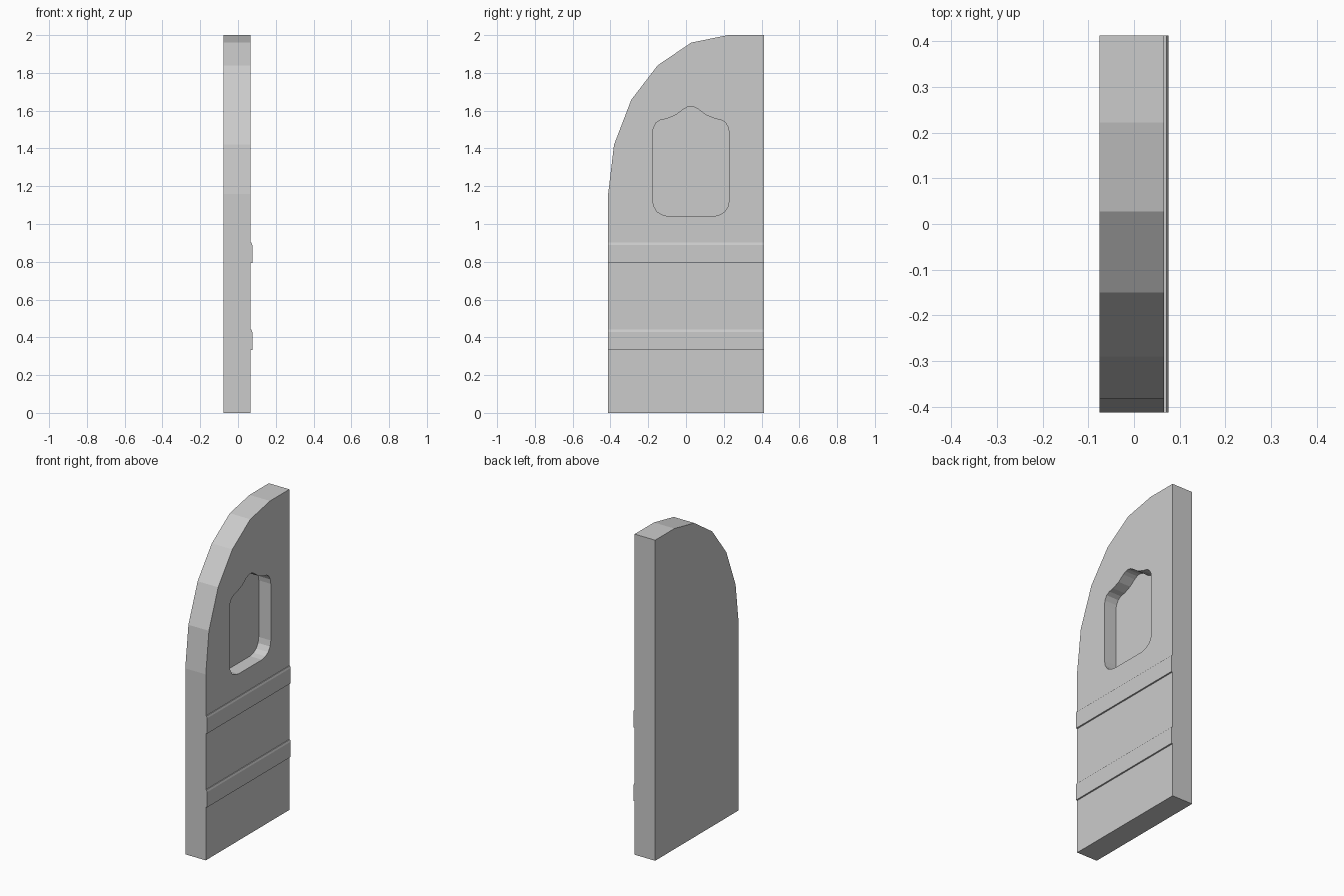
import bpy, bmesh

if "Cube" in bpy.data.objects:
    bpy.data.objects.remove(bpy.data.objects["Cube"])


def extrude(name, points, offset):
    """Make a solid by extruding a closed planar outline along an axis vector."""
    bm = bmesh.new()
    face = bm.faces.new([bm.verts.new(p) for p in points])
    ext = bmesh.ops.extrude_face_region(bm, geom=[face])
    verts = [g for g in ext["geom"] if isinstance(g, bmesh.types.BMVert)]
    bmesh.ops.translate(bm, verts=verts, vec=offset)
    bmesh.ops.recalc_face_normals(bm, faces=bm.faces[:])
    mesh = bpy.data.meshes.new(name)
    bm.to_mesh(mesh)
    bm.free()
    obj = bpy.data.objects.new(name, mesh)
    bpy.context.collection.objects.link(obj)
    return obj


BACK, FRONT, RIDGE, HALF = -0.0755, 0.066, 0.0755, 0.412

# Door leaf with a faceted quarter arch
outline = [(-HALF, 0), (HALF, 0), (HALF, 2), (0.222, 2), (0.027, 1.96),
           (-0.15, 1.84), (-0.29, 1.657), (-0.381, 1.42), (-HALF, 1.16)]
leaf = extrude("door_leaf", [(BACK, y, z) for y, z in outline],
               (FRONT - BACK, 0, 0))

# Window recess: mirrored half outline, cut part way into the leaf
mid = 0.026
half = [(0.116, 1.04), (0.15, 1.048), (0.178, 1.064), (0.196, 1.092),
        (0.203, 1.127), (0.203, 1.48), (0.198, 1.51), (0.183, 1.537),
        (0.16, 1.551), (0.128, 1.557), (0.08, 1.577), (0.04, 1.607),
        (0.02, 1.618)]
loop = [(mid + y, z) for y, z in half] + [(mid, 1.622)]
loop += [(mid - y, z) for y, z in reversed(half)]
cutter = extrude("recess_cutter", [(FRONT - 0.083, y, z) for y, z in loop],
                 (0.2, 0, 0))
cutter.hide_render = True
mod = leaf.modifiers.new("recess", "BOOLEAN")
mod.operation = "DIFFERENCE"
mod.solver = "EXACT"
mod.object = cutter
bpy.context.view_layer.objects.active = leaf
bpy.ops.object.modifier_apply(modifier=mod.name)
bpy.data.objects.remove(cutter)

# Two raised bands with a bevelled upper edge
for name, z in (("lower_band", 0.333), ("upper_band", 0.793)):
    section = [(FRONT - 0.004, z), (RIDGE, z), (RIDGE, z + 0.095),
               (FRONT + 0.005, z + 0.108), (FRONT - 0.004, z + 0.108)]
    extrude(name, [(x, -HALF, h) for x, h in section], (0, 2 * HALF, 0))
